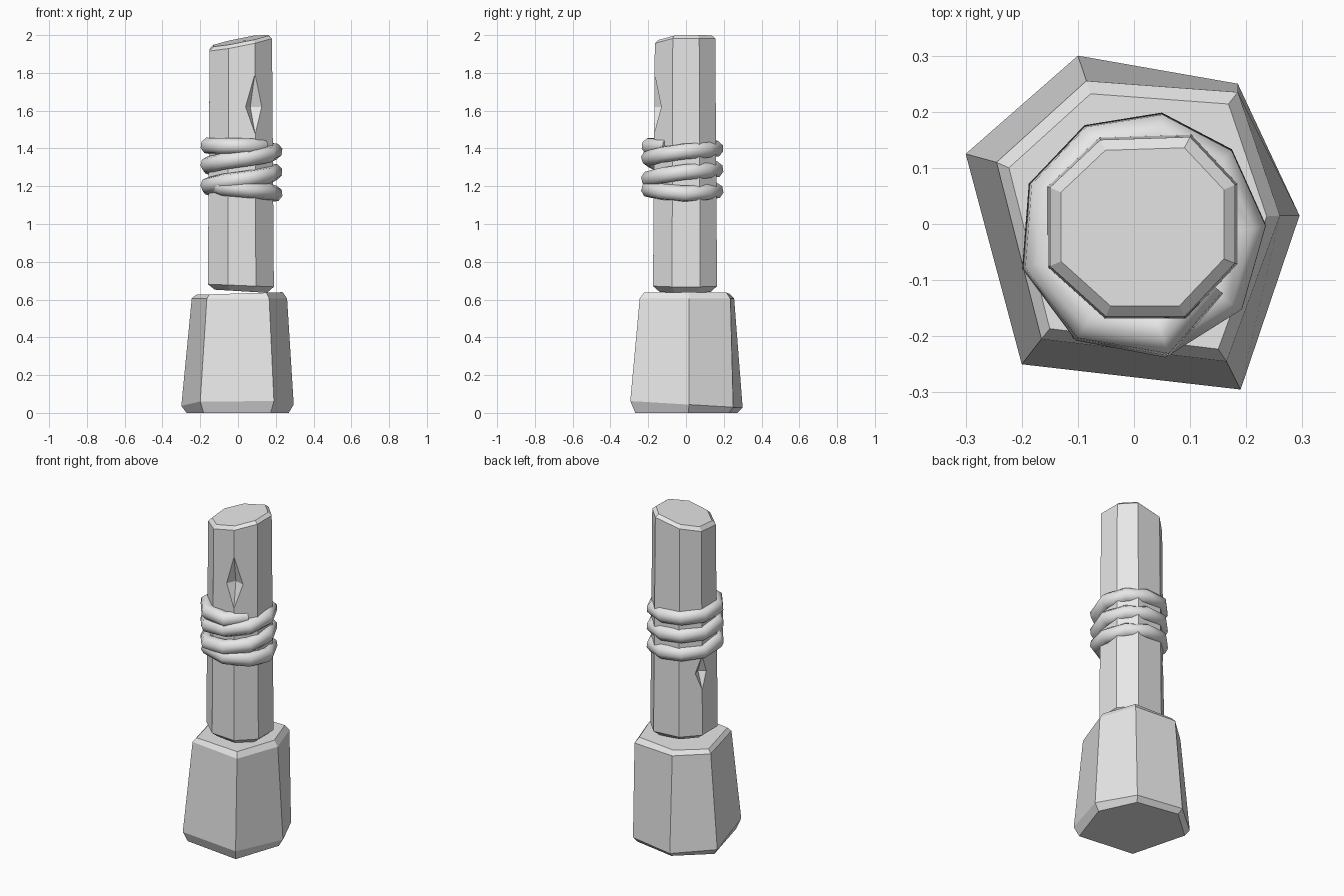
import bpy, bmesh, math
from mathutils import Matrix, Vector

cube = bpy.data.objects.get("Cube")
if cube:
    bpy.data.objects.remove(cube, do_unlink=True)

grey = bpy.data.materials.new("plain_grey")
grey.use_nodes = True
grey.diffuse_color = (0.8, 0.8, 0.8, 1)
grey.node_tree.nodes["Principled BSDF"].inputs["Base Color"].default_value = (0.8, 0.8, 0.8, 1)


def add_object(name, bm):
    bmesh.ops.recalc_face_normals(bm, faces=bm.faces)
    mesh = bpy.data.meshes.new(name)
    bm.to_mesh(mesh)
    bm.free()
    mesh.materials.append(grey)
    obj = bpy.data.objects.new(name, mesh)
    bpy.context.collection.objects.link(obj)
    return obj


def loft(name, rings):
    """Join matching rings of points with flat sides and close both ends."""
    bm = bmesh.new()
    loops = [[bm.verts.new(p) for p in ring] for ring in rings]
    for low, high in zip(loops, loops[1:]):
        for i in range(len(low)):
            j = (i + 1) % len(low)
            bm.faces.new((low[i], low[j], high[j], high[i]))
    bm.faces.new(loops[0])
    bm.faces.new(loops[-1])
    return add_object(name, bm)


def ring(outline, scale, height, centre=(0, 0)):
    cx, cy = centre
    pts = [(cx + (x - cx) * scale, cy + (y - cy) * scale) for x, y in outline]
    return [(x, y, height(x, y)) for x, y in pts]


# Stone base: an uneven six-sided block with bevelled rims
foot = [(-.10, .30), (-.30, .125), (-.20, -.25), (.19, -.295), (.295, .015), (.185, .25)]
shoulder = [(-.085, .255), (-.245, .11), (-.165, -.205), (.165, -.245), (.26, .015), (.185, .235)]
loft("stone_base", [
    ring(foot, .91, lambda x, y: 0),
    ring(foot, 1, lambda x, y: .045 - .06 * y),
    ring(shoulder, 1, lambda x, y: .605),
    ring(shoulder, .91, lambda x, y: .632 + .03 * x),
])

# Wooden post: tapered octagon with a slanted, bevelled top
outline = [(-.15, .065), (-.06, .15), (.10, .155), (.18, .07),
           (.18, -.07), (.09, -.165), (-.05, -.165), (-.15, -.075)]
mid = (.015, -.005)


def slant(x, y):
    return min(2, 1.97 + .2 * x + .08 * y)


post = loft("wooden_post", [
    ring(outline, .84, lambda x, y: .645 - .06 * x, mid),
    ring(outline, 1.06, lambda x, y: .675 - .04 * x, mid),
    ring(outline, 1, lambda x, y: slant(x, y) - .018, mid),
    ring(outline, .88, slant, mid),
])


# Chips cut out of the post's corners
def chip(corner, z, width, depth, up, down):
    out = Vector((corner[0] - mid[0], corner[1] - mid[1], 0)).normalized()
    side = Vector((-out.y, out.x, 0))
    c = Vector((corner[0], corner[1], z))
    bm = bmesh.new()
    belt = [bm.verts.new(c + d) for d in
            (out * depth, side * width, -out * depth, -side * width)]
    tips = [bm.verts.new(c + Vector((0, 0, h))) for h in (up, -down)]
    for i in range(4):
        for tip in tips:
            bm.faces.new((belt[i], belt[(i + 1) % 4], tip))
    cutter = add_object("chip_cutter", bm)
    cutter.hide_render = True
    mod = post.modifiers.new("chip", 'BOOLEAN')
    mod.operation = 'DIFFERENCE'
    mod.solver = 'EXACT'
    mod.object = cutter
    bpy.context.view_layer.objects.active = post
    bpy.ops.object.modifier_apply(modifier=mod.name)
    bpy.data.objects.remove(cutter, do_unlink=True)


chip((.09, -.168), 1.62, .07, .06, .18, .14)
chip((-.157, .067), 1.06, .055, .045, .11, .10)

# Rope: one faceted coil whose ends tuck under the neighbouring turns
keys = [(200, 1.205), (360, 1.16), (540, 1.195), (720, 1.275),
        (900, 1.305), (1080, 1.385), (1260, 1.415), (1400, 1.41)]


def rope_height(angle):
    for (a, za), (b, zb) in zip(keys, keys[1:]):
        if angle <= b:
            return za + (zb - za) * (angle - a) / (b - a)
    return keys[-1][1]


curve = bpy.data.curves.new("rope_coil", 'CURVE')
curve.dimensions = '3D'
curve.bevel_depth = .044
curve.bevel_resolution = 2
curve.use_fill_caps = True
angles = range(200, 1401, 40)
spline = curve.splines.new('POLY')
spline.points.add(len(angles) - 1)
for point, angle in zip(spline.points, angles):
    t = math.radians(angle)
    r = .178 - .015 * math.sin(t)
    if angle in (angles[0], angles[-1]):
        r = .145
    point.co = (mid[0] + r * math.cos(t), mid[1] + r * math.sin(t), rope_height(angle), 1)

rope = bpy.data.objects.new("rope_coil", curve)
bpy.context.collection.objects.link(rope)
bpy.ops.object.select_all(action='DESELECT')
rope.select_set(True)
bpy.context.view_layer.objects.active = rope
bpy.ops.object.convert(target='MESH')
rope = bpy.context.object
rope.data.materials.clear()
rope.data.materials.append(grey)
bpy.ops.object.shade_smooth_by_angle(angle=math.radians(60))
